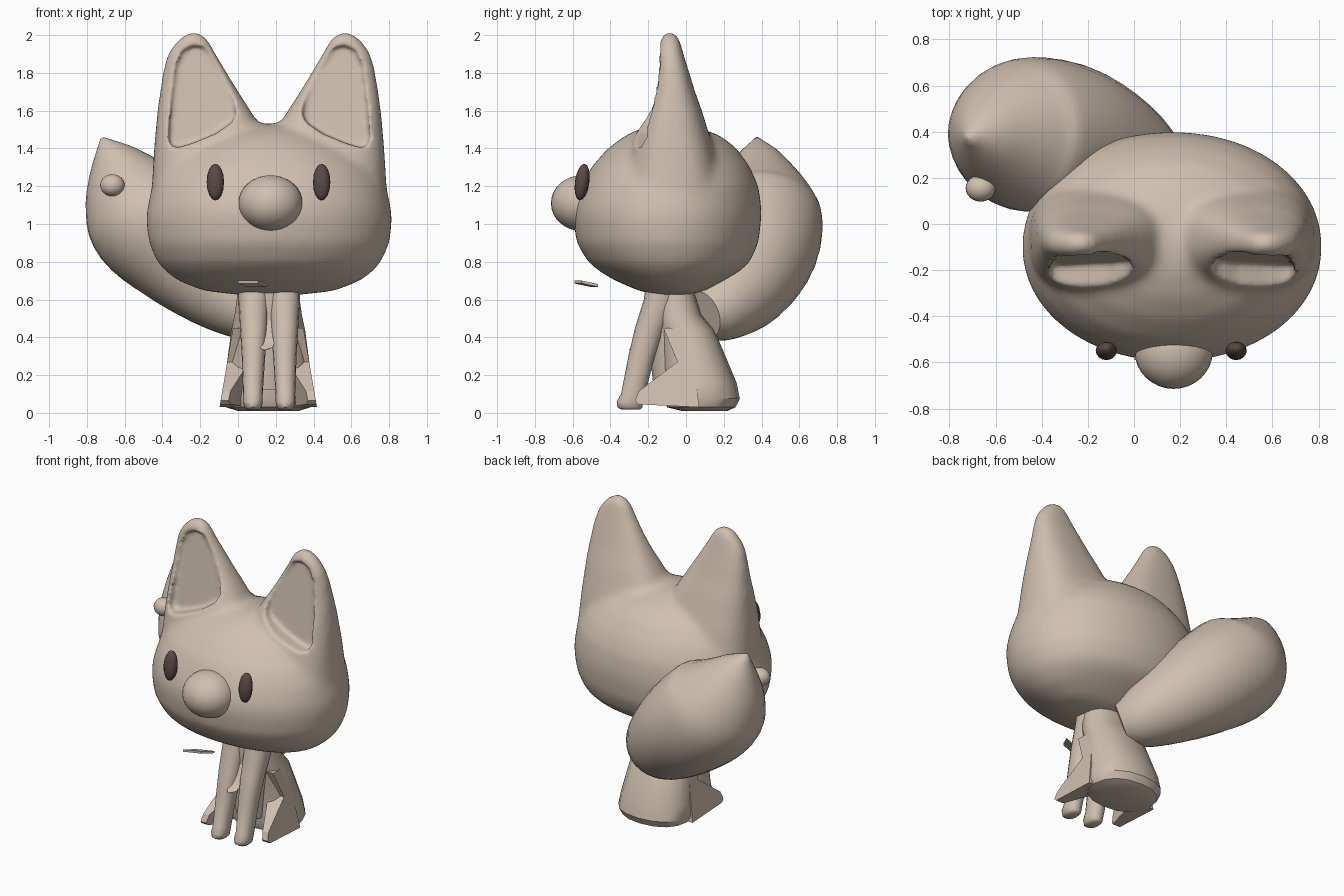
import bpy, bmesh, math
from mathutils import Vector

cube = bpy.data.objects.get("Cube")
if cube:
    bpy.data.objects.remove(cube, do_unlink=True)

CX = 0.165  # symmetry plane of the head and body


def material(name, rgb):
    m = bpy.data.materials.new(name)
    m.use_nodes = True
    m.diffuse_color = (*rgb, 1)
    bsdf = next(n for n in m.node_tree.nodes if n.type == 'BSDF_PRINCIPLED')
    bsdf.inputs["Base Color"].default_value = (*rgb, 1)
    return m


BEIGE = material("warm beige", (0.63, 0.525, 0.43))
BROWN = material("dark brown", (0.10, 0.068, 0.06))


def make(name, bm, mat, angle=40):
    bmesh.ops.recalc_face_normals(bm, faces=bm.faces)
    me = bpy.data.meshes.new(name)
    bm.to_mesh(me)
    bm.free()
    ob = bpy.data.objects.new(name, me)
    bpy.context.collection.objects.link(ob)
    me.materials.append(mat)
    if angle:
        smooth(ob, angle)
    return ob


def smooth(ob, angle):
    bpy.ops.object.select_all(action='DESELECT')
    ob.select_set(True)
    bpy.context.view_layer.objects.active = ob
    bpy.ops.object.shade_smooth_by_angle(angle=math.radians(angle))


def loft(bm, rings, n=16, p=2.0):
    """Skin superellipse rings given as (centre, half axis u, half axis v)."""
    rows = []
    for c, u, v in rings:
        row = []
        for i in range(n):
            t = 2 * math.pi * i / n
            a, b = math.cos(t), math.sin(t)
            a = math.copysign(abs(a) ** (2 / p), a)
            b = math.copysign(abs(b) ** (2 / p), b)
            row.append(bm.verts.new(Vector(c) + a * Vector(u) + b * Vector(v)))
        rows.append(row)
    for r, s in zip(rows, rows[1:]):
        for i in range(n):
            j = (i + 1) % n
            bm.faces.new((r[i], r[j], s[j], s[i]))
    bm.faces.new(rows[0][::-1])
    bm.faces.new(rows[-1])


def flat(x, y, z, hx, hy):
    return (x, y, z), (hx, 0, 0), (0, hy, 0)


def prism(bm, a, b):
    """Solid between two matching point loops."""
    va = [bm.verts.new(q) for q in a]
    vb = [bm.verts.new(q) for q in b]
    for i in range(len(va)):
        j = (i + 1) % len(va)
        bm.faces.new((va[i], va[j], vb[j], vb[i]))
    bm.faces.new(va[::-1])
    bm.faces.new(vb)


def spline(pts, steps):
    """Smooth curve through 4D points (x, y, z, radius)."""
    p = [Vector(q) for q in pts]
    p = [2 * p[0] - p[1]] + p + [2 * p[-1] - p[-2]]
    out = []
    for a, b, c, d in zip(p, p[1:], p[2:], p[3:]):
        for i in range(steps):
            t = i / steps
            out.append(.5 * (2 * b + (c - a) * t + (2 * a - 5 * b + 4 * c - d) * t ** 2
                             + (3 * b - a - 3 * c + d) * t ** 3))
    return out + [p[-2]]


def ellipsoid(name, loc, size, mat, tilt=0, seg=32):
    bm = bmesh.new()
    bmesh.ops.create_uvsphere(bm, u_segments=seg, v_segments=seg // 2, radius=1)
    bmesh.ops.scale(bm, vec=size, verts=bm.verts)
    ob = make(name, bm, mat, 60)
    ob.location = loc
    ob.rotation_euler.x = tilt
    return ob


# Head: skull and two ears, fused and softened
bm = bmesh.new()
SKULL = [(.622, .14, -.15, .01), (.646, .35, -.25, .10), (.70, .485, -.375, .20),
         (.75, .55, -.46, .285), (.80, .594, -.52, .34), (.90, .638, -.58, .384),
         (1.03, .653, -.598, .40), (1.10, .643, -.593, .399), (1.20, .62, -.556, .384),
         (1.30, .56, -.503, .34), (1.40, .445, -.415, .27), (1.47, .31, -.32, .18),
         (1.515, .17, -.22, .05), (1.53, .05, -.12, -.06)]
loft(bm, [flat(CX, (a + b) / 2, z, hx, (b - a) / 2) for z, hx, a, b in SKULL], 48, 2.05)
EAR = [(1.05, .30, .30, -.08, .27), (1.20, .31, .312, -.07, .255), (1.40, .31, .30, -.07, .215),
       (1.50, .32, .282, -.07, .185), (1.60, .345, .248, -.068, .153), (1.70, .37, .21, -.068, .116),
       (1.80, .393, .173, -.072, .09), (1.90, .41, .132, -.082, .069),
       (1.96, .405, .097, -.085, .057), (2.0, .40, .06, -.085, .045), (2.02, .40, .025, -.085, .022)]
for s in (-1, 1):
    loft(bm, [flat(CX + s * ox, y, z, hx, hy) for z, ox, hx, y, hy in EAR], 40, 2.6)
head = make("head", bm, BEIGE, 0)

# Ear hollow cutters: rounded triangles with a sloping floor
HOLLOW = [(.405, 1.945), (.46, 1.915), (.495, 1.84), (.518, 1.65), (.533, 1.46), (.52, 1.412),
          (.48, 1.405), (.40, 1.43), (.28, 1.48), (.195, 1.54), (.175, 1.585), (.19, 1.67),
          (.25, 1.80), (.31, 1.90), (.355, 1.94)]
bm = bmesh.new()
for s in (-1, 1):
    front = [(CX + s * x, -.7, z) for x, z in HOLLOW]
    floor = [(CX + s * x, -.175 + (z - 1.4) * .13, z) for x, z in HOLLOW]
    prism(bm, front, floor)
cutter = make("ear_cutter", bm, BEIGE, 0)
cutter.hide_render = True


def add(kind, **props):
    m = head.modifiers.new(kind.lower(), kind)
    for k, v in props.items():
        setattr(m, k, v)


add('REMESH', mode='VOXEL', voxel_size=.02)
add('SMOOTH', factor=.5, iterations=20)
add('BOOLEAN', operation='DIFFERENCE', solver='EXACT', object=cutter)
add('REMESH', mode='VOXEL', voxel_size=.012)
add('SMOOTH', factor=.5, iterations=8)
baked = bpy.data.meshes.new_from_object(head.evaluated_get(bpy.context.evaluated_depsgraph_get()))
head.modifiers.clear()
head.data = baked
baked.materials.clear()
baked.materials.append(BEIGE)
bpy.data.objects.remove(cutter, do_unlink=True)
smooth(head, 60)

# Face
ellipsoid("nose", (.172, -.55, 1.11), (.17, .165, .148), BEIGE)
for side, x in (("right", -.12), ("left", .443)):
    ellipsoid(side + "_eye", (x, -.55, 1.222), (.046, .038, .098), BROWN, -.14, 16)
bm = bmesh.new()
PLATE = [(0, -.59, .70), (.105, -.55, .70), (.15, -.465, .682), (.045, -.505, .682)]
prism(bm, PLATE, [(x, y, z - .015) for x, y, z in PLATE])
make("mouth_plate", bm, BEIGE, 0)

# Tail: fat tapering tube along a bent path
PATH = [(.17, .09, .52, .13), (.085, .18, .565, .195), (-.08, .30, .69, .265),
        (-.29, .378, .87, .32), (-.48, .388, 1.04, .332), (-.578, .39, 1.18, .262),
        (-.66, .385, 1.34, .135), (-.72, .375, 1.455, .01)]
curve = spline(PATH, 4)
rings = []
for i, q in enumerate(curve):
    t = (curve[min(i + 1, len(curve) - 1)] - curve[max(i - 1, 0)]).to_3d().normalized()
    u = t.cross(Vector((0, 0, 1))).normalized()
    rings.append((q.to_3d(), u * q.w, t.cross(u) * q.w))
bm = bmesh.new()
loft(bm, rings, 32)
make("tail", bm, BEIGE, 60)
ellipsoid("tail_ball", (-.665, .155, 1.205), (.065, .058, .058), BEIGE, 0, 24)

# Seated body with a narrower chest in front
BODY = [(.01, -.02, .22, .16), (.03, -.10, .262, .225), (.075, -.12, .285, .245),
        (.16, -.12, .268, .232), (.44, -.15, .15, .195), (.52, -.18, .08, .178),
        (.72, -.20, .02, .15)]
CHEST = [(.12, -.17, .05, .10), (.30, -.19, .05, .12), (.45, -.20, .05, .14), (.70, -.20, .0, .14)]
for name, rows in (("body", BODY), ("chest", CHEST)):
    bm = bmesh.new()
    loft(bm, [flat(CX - .005, (a + b) / 2, z, hx, (b - a) / 2) for z, a, b, hx in rows], 16, 2.25)
    make(name, bm, BEIGE, 35)

# Front legs and folded hind legs
LEG = [(.70, -.12, .08, .084, .09), (.60, -.135, .081, .082, .088), (.45, -.19, .082, .072, .08),
       (.30, -.235, .083, .062, .07), (.10, -.28, .086, .052, .064), (.06, -.297, .086, .052, .07),
       (.03, -.297, .086, .046, .066), (.018, -.292, .086, .034, .05)]
# Thigh outline: y, z, inner offset
THIGH = [(-.25, .045, .2), (-.27, .065, .21), (-.25, .115, .2), (-.045, .27, .1), (-.12, .45, .1),
         (.02, .45, .1), (.07, .03, .1)]
for side, s in (("right", -1), ("left", 1)):
    bm = bmesh.new()
    loft(bm, [flat(CX + s * ox, y, z, hx, hy) for z, y, ox, hx, hy in LEG], 16, 2.2)
    make(side + "_front_leg", bm, BEIGE, 50)
    bm = bmesh.new()
    prism(bm, [(CX - .005 + s * x, y, z) for y, z, x in THIGH],
          [(CX - .005 + s * (.263 - .17 * z), y, z) for y, z, x in THIGH])
    make(side + "_hind_leg", bm, BEIGE, 30)

# Chest tuft
TUFT = [(.16, -.17, .55, .02), (.158, -.205, .45, .036), (.153, -.235, .39, .047),
        (.148, -.265, .36, .042), (.14, -.295, .34, .012)]
bm = bmesh.new()
loft(bm, [((x, y, z), (r, 0, 0), (0, r * .6, r * .6)) for x, y, z, r in TUFT], 10)
make("chest_tuft", bm, BEIGE, 50)
